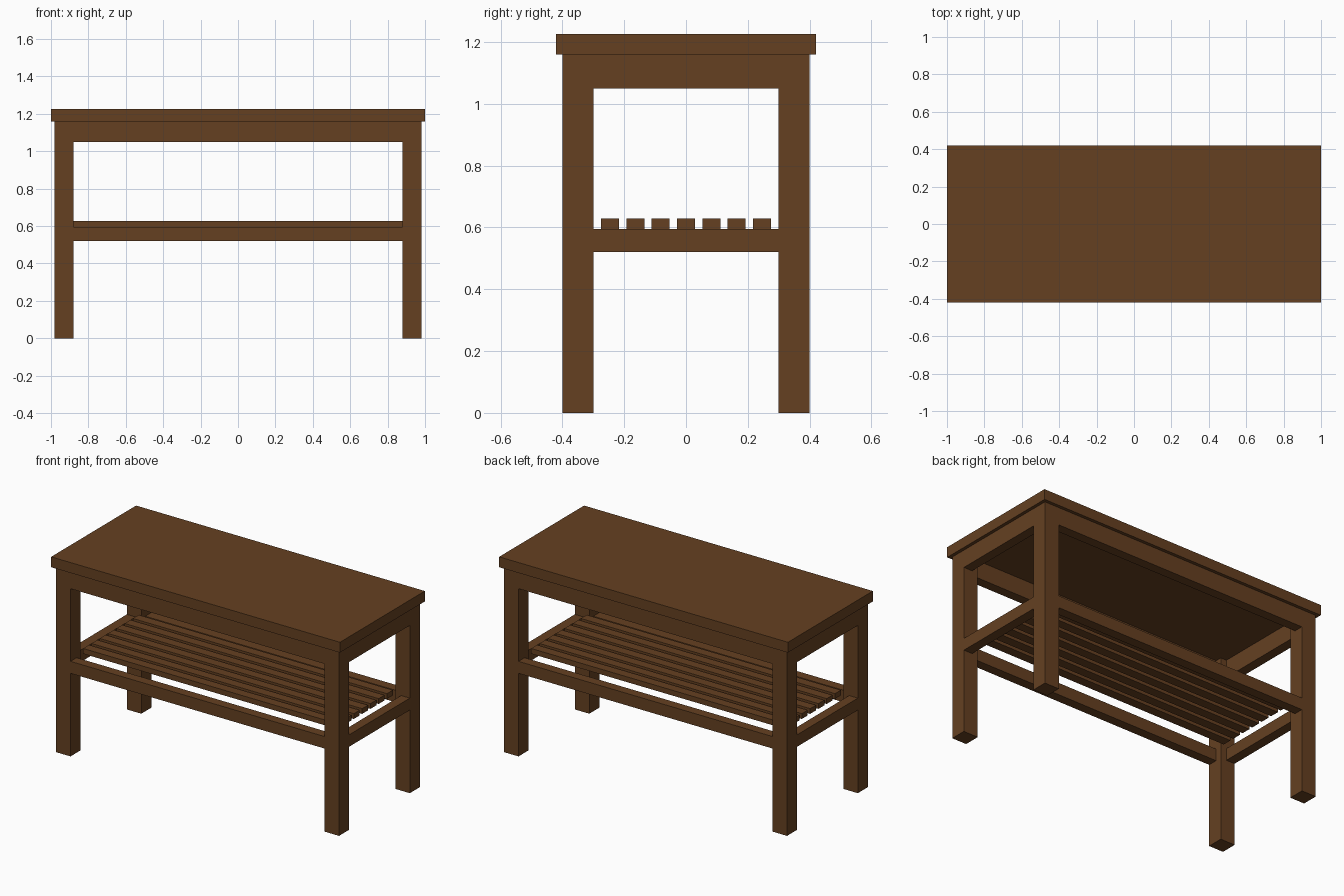
import bpy
import bmesh
from mathutils import Vector

if "Cube" in bpy.data.objects:
    bpy.data.objects.remove(bpy.data.objects["Cube"])

wood = bpy.data.materials.new("brown_wood")
wood.diffuse_color = (0.130, 0.051, 0.0152, 1)
wood.use_nodes = True
wood.node_tree.nodes["Principled BSDF"].inputs["Base Color"].default_value = wood.diffuse_color


def box(name, x, y, z):
    """Box from (min, max) ranges on each axis."""
    bm = bmesh.new()
    bmesh.ops.create_cube(bm, size=1)
    size = Vector([r[1] - r[0] for r in (x, y, z)])
    mid = Vector([(r[0] + r[1]) / 2 for r in (x, y, z)])
    bmesh.ops.scale(bm, vec=size, verts=bm.verts)
    bmesh.ops.translate(bm, vec=mid, verts=bm.verts)
    mesh = bpy.data.meshes.new(name)
    bm.to_mesh(mesh)
    bm.free()
    mesh.materials.append(wood)
    obj = bpy.data.objects.new(name, mesh)
    bpy.context.collection.objects.link(obj)
    return obj


def span(sign, a, b):
    """Range a..b, mirrored to the negative side when sign is -1."""
    return (a, b) if sign > 0 else (-b, -a)


LEG_X, LEG_Y = (0.88, 0.98), (0.30, 0.40)
TOP_Z, RAIL = 1.16, 0.06
RAILS = {"apron": (1.05, TOP_Z), "stretcher": (0.52, 0.595)}

# Overhanging top board
box("table_top", (-1, 1), (-0.42, 0.42), (TOP_Z, 1.225))

# Four square legs
for sx, side in ((-1, "left"), (1, "right")):
    for sy, end in ((-1, "front"), (1, "back")):
        box(f"{end}_{side}_leg", span(sx, *LEG_X), span(sy, *LEG_Y), (0, TOP_Z))

# Aprons and stretchers, flush with the outer leg faces
for kind, z in RAILS.items():
    for s, end, side in ((-1, "front", "left"), (1, "back", "right")):
        box(f"{end}_{kind}", (-LEG_X[0], LEG_X[0]),
            span(s, LEG_Y[1] - RAIL, LEG_Y[1]), z)
        box(f"{side}_{kind}", span(s, LEG_X[1] - RAIL, LEG_X[1]),
            (-LEG_Y[0], LEG_Y[0]), z)

# Seven shelf slats
for i in range(7):
    y = (i - 3) * 0.082
    box(f"shelf_slat_{i + 1}", (-0.88, 0.88), (y - 0.029, y + 0.029), (0.595, 0.628))
